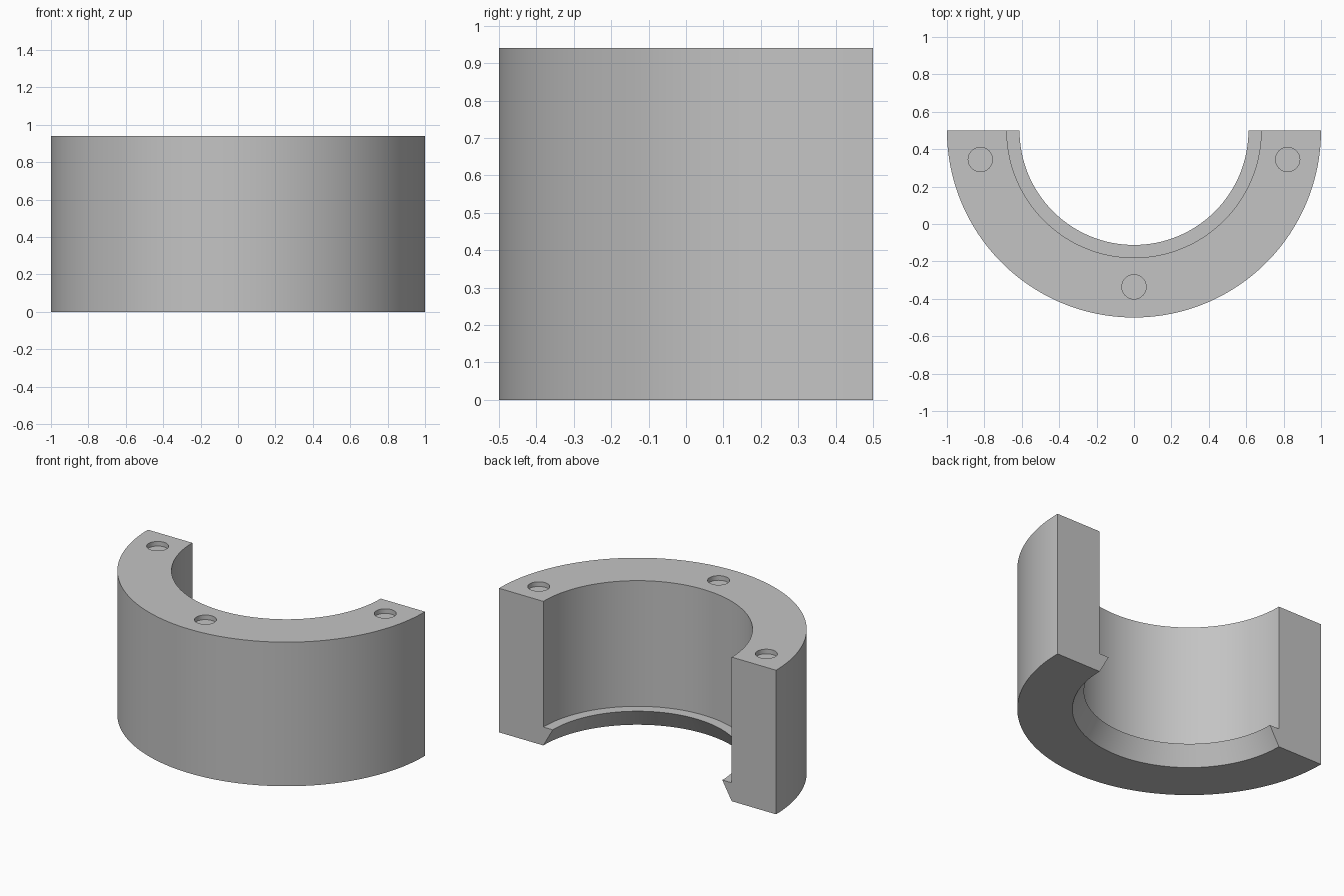
import bpy, bmesh, math
from mathutils import Vector, Matrix

if "Cube" in bpy.data.objects:
    bpy.data.objects.remove(bpy.data.objects["Cube"])

AXIS_Y = 0.5      # centre line of the half ring
HEIGHT = 0.94
SEGMENTS = 96

grey = bpy.data.materials.new("plain grey")
grey.diffuse_color = (0.55, 0.55, 0.55, 1)
grey.use_nodes = True
grey.node_tree.nodes["Principled BSDF"].inputs["Base Color"].default_value = grey.diffuse_color


def make_object(name, bm):
    bmesh.ops.recalc_face_normals(bm, faces=bm.faces)
    mesh = bpy.data.meshes.new(name)
    bm.to_mesh(mesh)
    bm.free()
    mesh.materials.append(grey)
    obj = bpy.data.objects.new(name, mesh)
    bpy.context.collection.objects.link(obj)
    return obj


# Half ring: wall section with an undercut lip at the bottom, swept 180 degrees
profile = [(1.0, 0), (1.0, HEIGHT), (0.68, HEIGHT), (0.68, 0.12), (0.612, 0.12), (0.68, 0)]
bm = bmesh.new()
section = bm.faces.new([bm.verts.new((r, AXIS_Y, z)) for r, z in profile])
start = section.copy()
swept = bmesh.ops.spin(bm, geom=[section] + list(section.edges) + list(section.verts),
                       cent=(0, AXIS_Y, 0), axis=(0, 0, 1), angle=-math.pi,
                       steps=SEGMENTS, use_duplicate=False)
bmesh.ops.remove_doubles(bm, verts=bm.verts, dist=1e-5)
ring = make_object("half_ring", bm)

# Shallow round recesses in the top face
bm = bmesh.new()
for angle in (-169.3, -90, -10.7):
    a = math.radians(angle)
    place = Matrix.Translation((0.836 * math.cos(a), AXIS_Y + 0.836 * math.sin(a), HEIGHT + 0.02))
    bmesh.ops.create_cone(bm, cap_ends=True, segments=40, radius1=0.065, radius2=0.065,
                          depth=0.10, matrix=place)
cutter = make_object("recess_cutter", bm)
cutter.hide_render = True
cutter.hide_viewport = True

cut = ring.modifiers.new("recesses", 'BOOLEAN')
cut.operation = 'DIFFERENCE'
cut.solver = 'EXACT'
cut.object = cutter

# Bake the cut, then smooth the curved walls and keep the edges crisp
bpy.context.view_layer.objects.active = ring
ring.select_set(True)
bpy.ops.object.modifier_apply(modifier=cut.name)
bpy.data.objects.remove(cutter)
bpy.ops.object.shade_smooth_by_angle(angle=math.radians(30))
